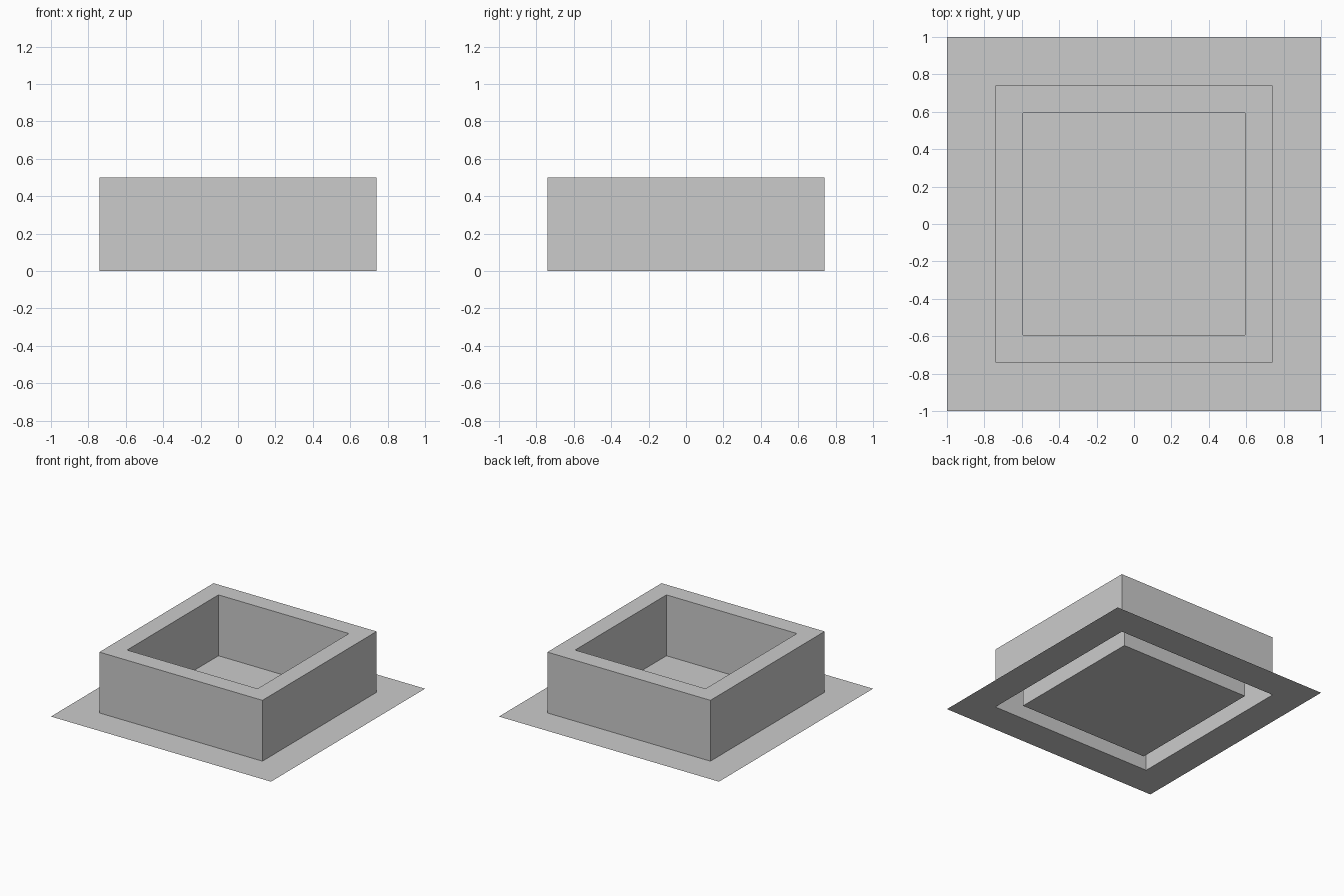
import bpy
import bmesh

cube = bpy.data.objects.get("Cube")
if cube:
    bpy.data.objects.remove(cube, do_unlink=True)

# One plain grey material
grey = bpy.data.materials.new("plain_grey")
grey.use_nodes = True
colour = (0.6, 0.6, 0.6, 1)
grey.diffuse_color = colour
grey.node_tree.nodes["Principled BSDF"].inputs["Base Color"].default_value = colour

OUTER, INNER, HEIGHT = 0.741, 0.593, 0.5


def square_ring(bm, half, z):
    corners = ((-1, -1), (1, -1), (1, 1), (-1, 1))
    return [bm.verts.new((x * half, y * half, z)) for x, y in corners]


def shell(name, profile, closed=False):
    """Sheet through nested square rings, listed from outside to inside."""
    bm = bmesh.new()
    rings = [square_ring(bm, half, z) for half, z in profile]
    for a, b in zip(rings, rings[1:]):
        for i in range(4):
            j = (i + 1) % 4
            bm.faces.new((a[i], a[j], b[j], b[i]))
    if closed:
        bm.faces.new(rings[-1])
    mesh = bpy.data.meshes.new(name)
    bm.to_mesh(mesh)
    bm.free()
    mesh.materials.append(grey)
    obj = bpy.data.objects.new(name, mesh)
    bpy.context.collection.objects.link(obj)
    return obj


# Flat flange on the ground
shell("base_flange", [(1, 0), (OUTER, 0)])
# Hollow wall, open underneath: outside, rim, inside
shell("hollow_wall", [(OUTER, 0), (OUTER, HEIGHT), (INNER, HEIGHT), (INNER, 0)])
# Floor of the basin
shell("basin_floor", [(INNER, 0)], closed=True)
